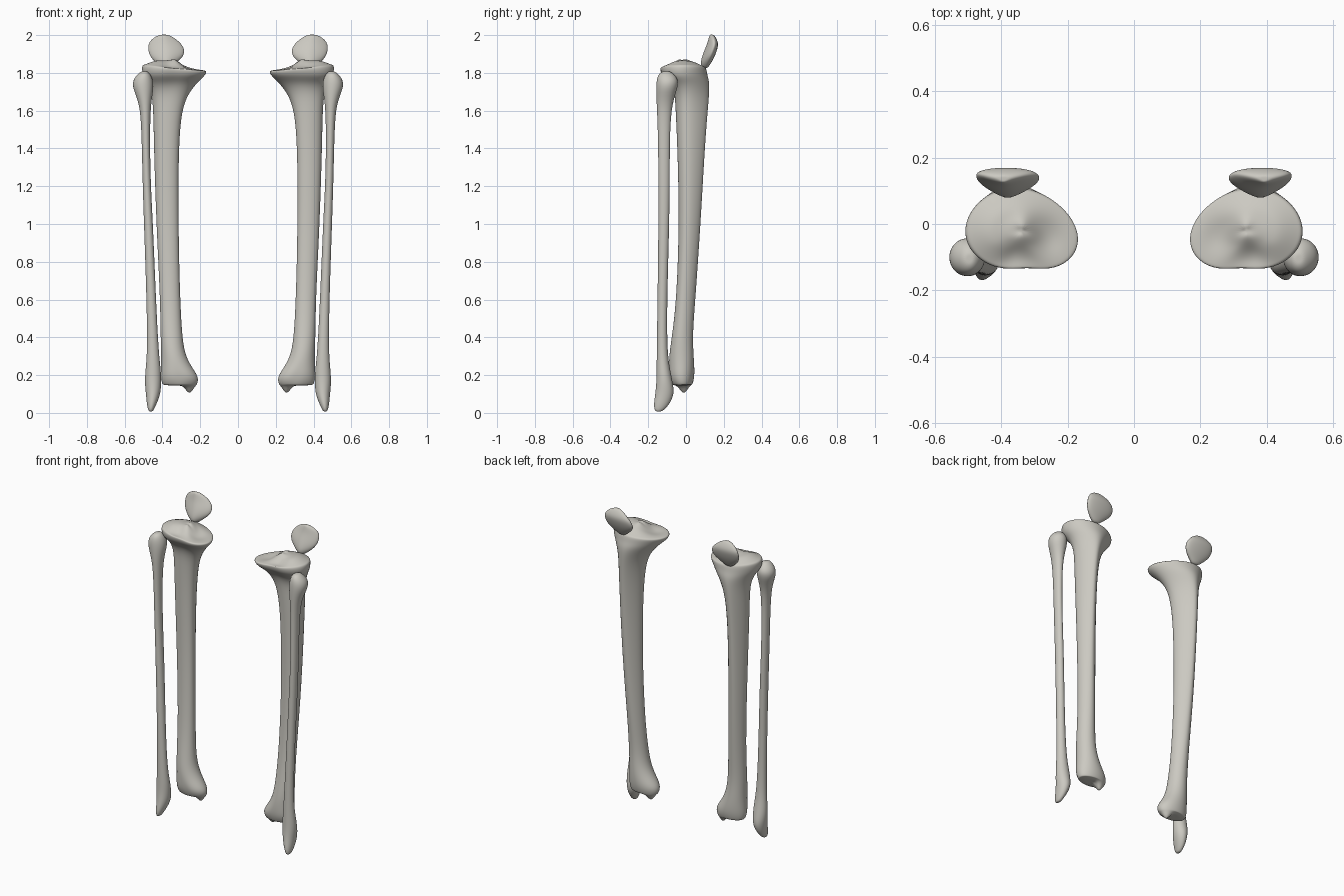
import bpy
import bmesh
from math import cos, sin, pi, exp

SIDES = 20

cube = bpy.data.objects.get("Cube")
if cube:
    bpy.data.objects.remove(cube, do_unlink=True)

bone = bpy.data.materials.new("pale bone")
bone.use_nodes = True
colour = (0.60, 0.585, 0.535, 1)
bone.diffuse_color = colour
bone.node_tree.nodes["Principled BSDF"].inputs["Base Color"].default_value = colour


def section(x0, x1, y0, y1, taper=0, skew=0, notch=0):
    """Closed outline fitted to a box; taper narrows the +y side, notch dents the -y side."""
    points = []
    for i in range(SIDES):
        a = 2 * pi * i / SIDES
        c, s = cos(a), sin(a)
        y = s
        if s < 0:
            y *= 1 - notch * exp(-(c / 0.3) ** 2)
        points.append((c * (1 - taper * s) + skew * s, y))
    xs, ys = [p[0] for p in points], [p[1] for p in points]

    def fit(v, values, low, high):
        return low + (v - min(values)) / (max(values) - min(values)) * (high - low)

    return [(fit(x, xs, x0, x1), fit(y, ys, y0, y1)) for x, y in points]


def cap_rings(ring, height, scales):
    """Shrinking rings whose height blends from the rim to a surface function."""
    cx = sum(p[0] for p in ring) / SIDES
    cy = sum(p[1] for p in ring) / SIDES
    rings = []
    for r in scales:
        blend = min(1, (1 - r) * 2.5)
        new = []
        for x, y, z in ring:
            px, py = cx + (x - cx) * r, cy + (y - cy) * r
            new.append((px, py, z + (height(px, py) - z) * blend))
        rings.append(new)
    return rings


def loft(name, rings, side):
    """Skin rings into a closed smooth body; side mirrors it in x."""
    bm = bmesh.new()
    rows = [[bm.verts.new((side * x, y, z)) for x, y, z in ring] for ring in rings]
    for low, high in zip(rows, rows[1:]):
        for i in range(SIDES):
            j = (i + 1) % SIDES
            bm.faces.new((low[i], low[j], high[j], high[i]))
    for row in (rows[0], rows[-1]):
        middle = sum((v.co for v in row[1:]), row[0].co.copy()) / SIDES
        centre = bm.verts.new(middle)
        for i in range(SIDES):
            bm.faces.new((row[i], row[(i + 1) % SIDES], centre))
    bmesh.ops.recalc_face_normals(bm, faces=bm.faces)
    for face in bm.faces:
        face.smooth = True
    mesh = bpy.data.meshes.new(name)
    bm.to_mesh(mesh)
    bm.free()
    mesh.materials.append(bone)
    obj = bpy.data.objects.new(name, mesh)
    bpy.context.collection.objects.link(obj)
    smooth = obj.modifiers.new("rounding", "SUBSURF")
    smooth.levels = smooth.render_levels = 2


def bump(x, y, cx, cy, wx, wy):
    return exp(-((x - cx) / wx) ** 2 - ((y - cy) / wy) ** 2)


def plateau(x, y):
    """Knee surface: raised outer condyle, central spines, dished inner condyle."""
    z = 1.845 + 0.022 * bump(x, y, 0.43, -0.02, 0.09, 0.12)
    z += 0.028 * bump(x, y, 0.335, -0.02, 0.03, 0.05)
    z -= 0.032 * bump(x, y, 0.24, -0.05, 0.06, 0.09)
    return z - 0.035 * bump(x, y, 0.36, -0.11, 0.04, 0.04)


def ankle(x, y):
    """Ankle surface: shallow hollow with the inner malleolus hanging down."""
    return 0.145 - 0.055 * bump(x, y, 0.25, -0.005, 0.027, 0.035)


# Shin bone sections: z, x0, x1, y0, y1, taper, skew, notch
SHIN = [
    (0.15, 0.215, 0.402, -0.075, 0.035, 0, 0, 0),
    (0.19, 0.205, 0.412, -0.09, 0.046, 0, 0, 0.1),
    (0.25, 0.25, 0.408, -0.092, 0.045, 0, 0, 0),
    (0.32, 0.283, 0.407, -0.088, 0.04, 0, 0, 0),
    (0.42, 0.296, 0.411, -0.073, 0.036, 0.1, 0, 0),
    (0.6, 0.306, 0.412, -0.051, 0.05, 0.2, 0, 0),
    (1, 0.315, 0.433, -0.036, 0.078, 0.35, 0.1, 0),
    (1.4, 0.314, 0.446, -0.046, 0.1, 0.4, 0.1, 0),
    (1.6, 0.298, 0.449, -0.056, 0.116, 0.4, 0.1, 0),
    (1.69, 0.262, 0.458, -0.06, 0.124, 0.4, 0.1, 0),
    (1.75, 0.212, 0.48, -0.082, 0.126, 0.3, 0.1, 0.1),
    (1.785, 0.172, 0.508, -0.13, 0.115, 0.2, 0.1, 0.15),
    (1.825, 0.163, 0.513, -0.141, 0.11, 0.1, 0.1, 0.15),
]

# Calf bone sections: z, x0, x1, y0, y1
CALF = [
    (0.008, 0.45, 0.474, -0.165, -0.125),
    (0.04, 0.434, 0.482, -0.172, -0.09),
    (0.1, 0.409, 0.488, -0.163, -0.06),
    (0.16, 0.406, 0.494, -0.157, -0.07),
    (0.22, 0.407, 0.491, -0.156, -0.082),
    (0.32, 0.42, 0.48, -0.155, -0.1),
    (0.6, 0.434, 0.484, -0.151, -0.1),
    (1, 0.45, 0.498, -0.146, -0.088),
    (1.25, 0.464, 0.506, -0.146, -0.086),
    (1.5, 0.466, 0.511, -0.149, -0.085),
    (1.64, 0.461, 0.521, -0.156, -0.073),
    (1.72, 0.445, 0.56, -0.159, -0.043),
    (1.765, 0.45, 0.556, -0.156, -0.04),
    (1.795, 0.465, 0.53, -0.145, -0.065),
    (1.808, 0.48, 0.512, -0.125, -0.085),
]

# Kneecap sections: z, x0, x1, y0, y1
KNEECAP = [
    (1.826, 0.36, 0.4, 0.085, 0.115),
    (1.85, 0.33, 0.432, 0.076, 0.132),
    (1.885, 0.288, 0.467, 0.084, 0.152),
    (1.92, 0.279, 0.478, 0.097, 0.165),
    (1.955, 0.298, 0.477, 0.112, 0.173),
    (1.985, 0.335, 0.452, 0.12, 0.16),
    (2.002, 0.37, 0.415, 0.125, 0.147),
]


def stack(table, **shape):
    return [[(x, y, row[0]) for x, y in section(*row[1:], **shape)] for row in table]


# Shin bone with a sloped knee rim and shaped joint surfaces
shin = stack(SHIN)
shin[-1] = [(x, y, z + 0.09 * (x - 0.35)) for x, y, z in shin[-1]]
scales = (0.92, 0.75, 0.55, 0.35, 0.15)
bottom = cap_rings(shin[0], ankle, scales)
top = cap_rings(shin[-1], plateau, scales)
shin = bottom[::-1] + shin + top

calf = stack(CALF)
kneecap = stack(KNEECAP, taper=-0.4)

for label, side in (("left", 1), ("right", -1)):
    loft(label + "_shin_bone", shin, side)
    loft(label + "_calf_bone", calf, side)
    loft(label + "_kneecap", kneecap, side)
